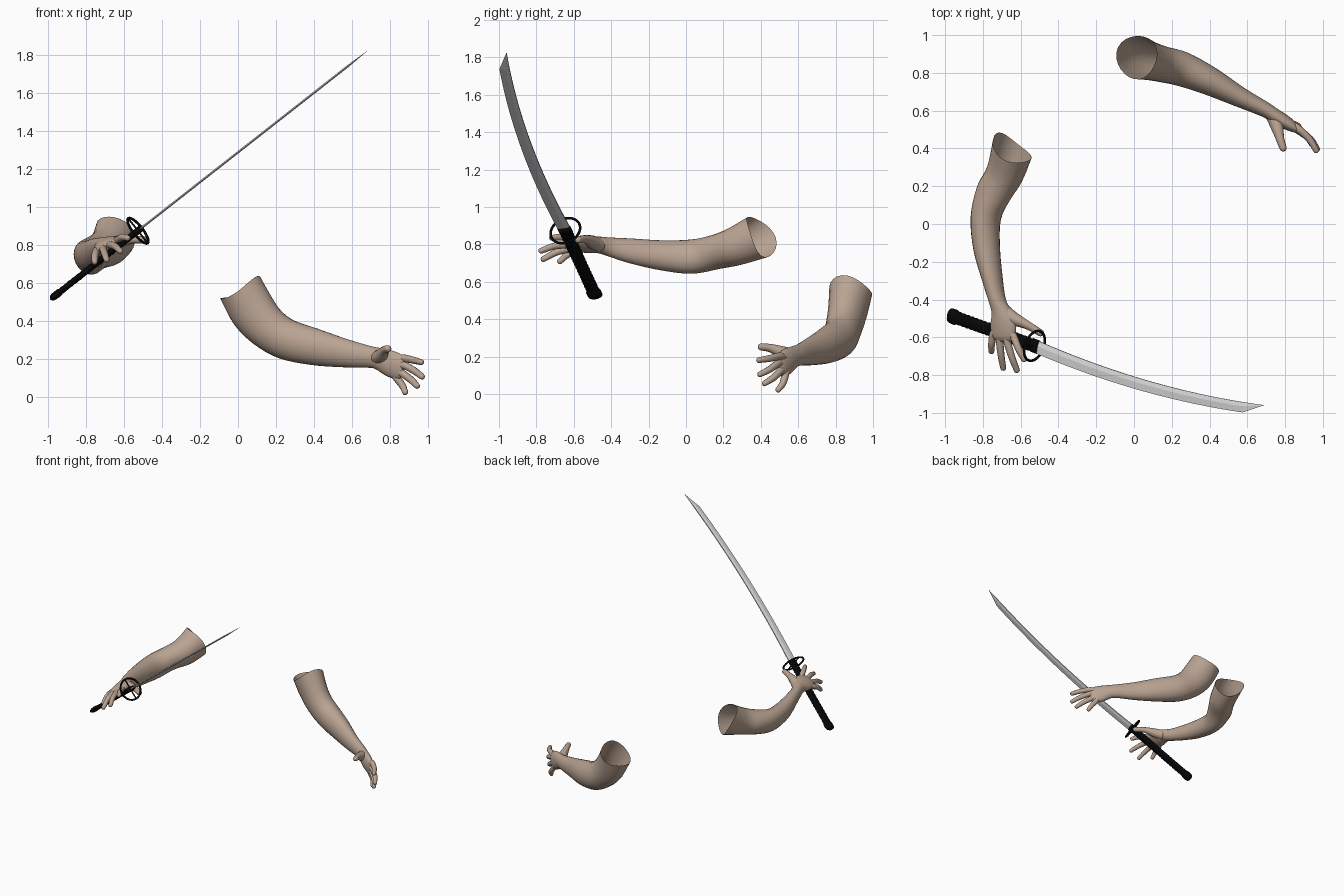
import bpy, bmesh, math
from mathutils import Vector

if "Cube" in bpy.data.objects:
    bpy.data.objects.remove(bpy.data.objects["Cube"], do_unlink=True)


def material(name, color):
    mat = bpy.data.materials.new(name)
    mat.use_nodes = True
    mat.diffuse_color = (*color, 1)
    shader = mat.node_tree.nodes["Principled BSDF"]
    shader.inputs["Base Color"].default_value = (*color, 1)
    shader.inputs["Roughness"].default_value = 0.6
    return mat


SKIN = material("skin", (0.49, 0.37, 0.29))
STEEL = material("steel", (0.8, 0.8, 0.8))
BLACK = material("black wrap", (0.002, 0.002, 0.002))


def add_object(name, bm, mat, smooth=True):
    bmesh.ops.recalc_face_normals(bm, faces=bm.faces[:])
    mesh = bpy.data.meshes.new(name)
    bm.to_mesh(mesh)
    bm.free()
    mesh.materials.append(mat)
    for poly in mesh.polygons:
        poly.use_smooth = smooth
    obj = bpy.data.objects.new(name, mesh)
    bpy.context.collection.objects.link(obj)
    return obj


def spline(p0, p1, p2, p3, t):
    return 0.5 * (2 * p1 + (p2 - p0) * t + (2 * p0 - 5 * p1 + 4 * p2 - p3) * t ** 2
                  + (3 * p1 - p0 - 3 * p2 + p3) * t ** 3)


def skin_rings(name, rings, mat, open_start=False, smooth=True):
    """Bridge a list of equal rings of points into one surface."""
    bm = bmesh.new()
    rows = [[bm.verts.new(p) for p in ring] for ring in rings]
    count = len(rows[0])
    for a, b in zip(rows, rows[1:]):
        for i in range(count):
            j = (i + 1) % count
            bm.faces.new((a[i], a[j], b[j], b[i]))
    if not open_start:
        bm.faces.new(rows[0])
    bm.faces.new(rows[-1])
    return add_object(name, bm, mat, smooth)


def loft(name, stations, hint, mat, segments=24, steps=4, rim=None):
    """Sweep ellipses (x, y, z, half width, half depth); hint is the width axis.
    A rim normal leaves the start open, with a saddle-shaped edge."""
    centres = [Vector(s[:3]) for s in stations]
    last = len(centres) - 1
    rings = []
    for k, (c, s) in enumerate(zip(centres, stations)):
        along = (centres[min(k + 1, last)] - centres[max(k - 1, 0)]).normalized()
        dip = 0
        if rim and k == 0:
            along = -Vector(rim).normalized()
            dip = 0.035
        wide = Vector(hint)
        wide = (wide - along * wide.dot(along)).normalized()
        deep = along.cross(wide)
        angles = [math.tau * i / segments for i in range(segments)]
        rings.append([c + wide * s[3] * math.cos(a) + deep * s[4] * math.sin(a)
                      + along * dip * math.sin(a) ** 2 for a in angles])
    fine = []
    for k in range(last):
        group = [rings[max(0, min(last, k + o))] for o in (-1, 0, 1, 2)]
        for step in range(steps):
            fine.append([spline(*pts, step / steps) for pts in zip(*group)])
    fine.append(rings[-1])
    return skin_rings(name, fine, mat, open_start=rim is not None)


def finger(name, path, radius, hint, base=1.1, joint=1.05):
    """Round tapering digit through the path points, with a blunt tip."""
    pts = [Vector(p) for p in path]
    end = (pts[-1] - pts[-2]).normalized()
    tip = pts[-1]
    pts[-1:] = [tip - end * radius * 0.9, tip - end * radius * 0.25, tip]
    sizes = [base, joint, 0.95, 0.8, 0.6, 0.15]
    loft(name, [(*p, radius * s, radius * s) for p, s in zip(pts, sizes)],
         hint, SKIN, segments=12, steps=3)


def arm(side, stations, rim, hint, back, digits, thumb):
    loft(side + "_arm", stations, hint, SKIN, rim=rim)
    palm = Vector(stations[-3][:3])
    back = Vector(back).normalized()
    for digit, (knuckle, tip) in digits.items():
        k, t = Vector(knuckle), Vector(tip)
        root = k.lerp(palm, 0.4)
        middle = k.lerp(t, 0.5) + back * 0.012
        finger(f"{side}_{digit}_finger", [root, k, middle, t], 0.0195, hint)
    finger(side + "_thumb", thumb, 0.024, hint, base=1.6, joint=1.5)


# Right arm, reaching forward over the grip
arm("right",
    [(-.64, .41, .855, .115, .122), (-.685, .265, .79, .10, .105),
     (-.745, .16, .76, .095, .092), (-.785, .03, .735, .077, .095),
     (-.78, -.13, .742, .068, .083), (-.75, -.29, .765, .052, .07),
     (-.725, -.40, .785, .044, .054), (-.705, -.46, .797, .052, .043),
     (-.693, -.53, .80, .073, .036), (-.69, -.595, .797, .066, .025),
     (-.69, -.62, .793, .045, .012)],
    rim=(.49, .75, .46), hint=(.9, 0, .42), back=(-.3, -.1, .95),
    digits={"little": ((-.745, -.58, .768), (-.755, -.685, .70)),
            "ring": ((-.712, -.60, .783), (-.69, -.775, .715)),
            "middle": ((-.675, -.61, .80), (-.615, -.787, .762)),
            "index": ((-.64, -.59, .82), (-.575, -.73, .835))},
    thumb=[(-.69, -.46, .795), (-.64, -.50, .812), (-.565, -.535, .828), (-.48, -.585, .825)])

# Left arm, hanging lower with the open palm turned forward
arm("left",
    [(.01, .885, .578, .122, .115), (.08, .865, .45, .125, .102),
     (.155, .845, .365, .115, .095), (.255, .82, .302, .108, .092),
     (.40, .757, .263, .098, .076), (.56, .672, .23, .076, .054),
     (.69, .608, .21, .058, .041), (.74, .577, .20, .058, .038),
     (.80, .54, .175, .07, .036), (.85, .51, .155, .066, .025),
     (.87, .495, .15, .045, .012)],
    rim=(-.45, .15, .87), hint=(.15, -.15, 1), back=(.6, .8, 0),
    digits={"little": ((.835, .53, .10), (.885, .485, .012)),
            "ring": ((.862, .505, .125), (.95, .41, .05)),
            "middle": ((.877, .492, .165), (.977, .385, .10)),
            "index": ((.868, .505, .203), (.972, .378, .18))},
    thumb=[(.735, .575, .205), (.755, .525, .218), (.772, .455, .245), (.795, .385, .255)])

# Sword frame: u runs along the rising line, v is the y position
RISE = Vector((0.787, 0, 0.617))
FLAT = Vector((-0.617, 0, 0.787))
GUARD = Vector((-0.527, 0, 0.874))


def on_sword(u, v, w=0):
    return GUARD + RISE * u + Vector((0, v, 0)) + FLAT * w


def spine(u):
    return -0.61 - 0.348 * u + 0.079 * u * u


# Curved blade with a ridge on both sides and a slanted point
rings = []
for i in range(25):
    u = 1.4 * i / 24
    width = 0.072 - 0.012 * u
    top = spine(u)
    rings.append([on_sword(u, top - width * f, w) for f, w in
                  ((1, 0), (0.4, 0.006), (0, 0.004), (0, -0.004), (0.4, -0.006))])
point = on_sword(1.545, spine(1.545))
rings.append([point.lerp(p, 0.01) for p in rings[-1]])
skin_rings("blade", rings, STEEL, smooth=False)

# Wrapped grip with a swollen pommel
wraps = 20
grip = []
for i in range(wraps * 2 + 1):
    f = i / (wraps * 2)
    swell = 1 + 0.1 * (i % 2)
    grip.append((*on_sword(-0.545 * f, -0.645 + 0.155 * f), 0.033 * swell, 0.016 * swell))
loft("grip", grip, (0, 1, 0), BLACK, segments=16, steps=2)
pommel = [(-.515, .030, .015), (-.525, .040, .019), (-.55, .041, .02),
          (-.572, .036, .017), (-.582, .015, .008)]
loft("pommel", [(*on_sword(u, -0.645 - 0.284 * u), a, b) for u, a, b in pommel],
     (0, 1, 0), BLACK, segments=16, steps=3)

# Open ring guard with a thin cross bar and a collar
axis = (RISE + Vector((0, -0.32, 0))).normalized()
centre = on_sword(0, -0.645)
bpy.ops.mesh.primitive_torus_add(major_radius=0.083, minor_radius=0.007,
                                 major_segments=40, minor_segments=10, location=centre)
ring = bpy.context.object
ring.name = "guard_ring"
ring.rotation_mode = "QUATERNION"
ring.rotation_quaternion = axis.to_track_quat("Z", "Y")
ring.data.materials.append(BLACK)
bpy.ops.object.shade_smooth()

ends = [centre + FLAT * 0.083 * s for s in (-1, 1)]
loft("guard_bar", [(*p, 0.005, 0.005) for p in ends], axis, BLACK, segments=8, steps=1)
collar = [centre + axis * s for s in (-0.02, 0.0, 0.025)]
loft("guard_collar", [(*p, 0.037, 0.018) for p in collar], axis.cross(FLAT), BLACK,
     segments=16, steps=1)
